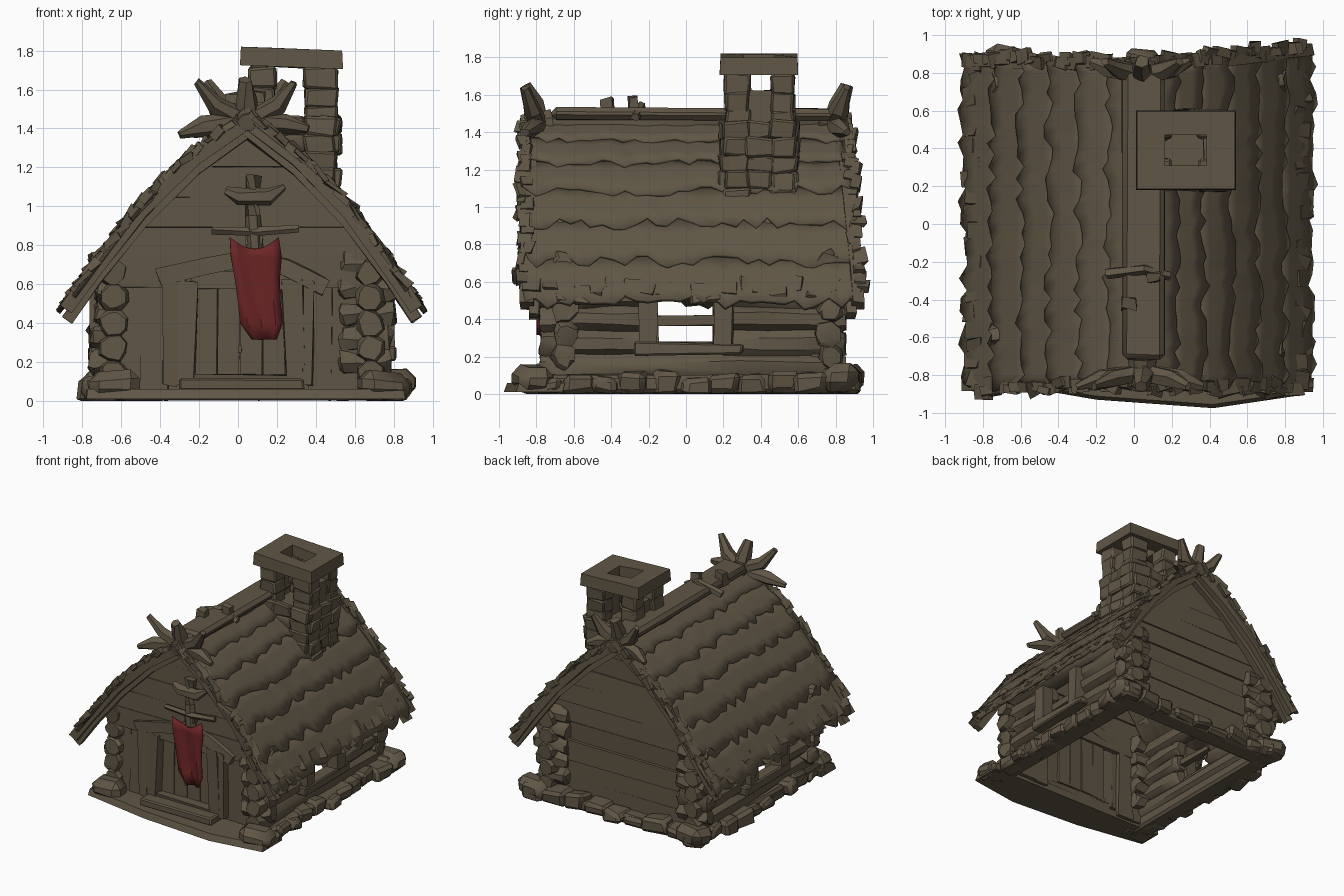
import bpy, bmesh, math, random
from mathutils import Vector, Matrix, Euler

random.seed(4)
R = random.uniform
if "Cube" in bpy.data.objects:
    bpy.data.objects.remove(bpy.data.objects["Cube"])


def material(name, rgb):
    m = bpy.data.materials.new(name)
    m.use_nodes = True
    m.diffuse_color = (*rgb, 1)
    m.node_tree.nodes["Principled BSDF"].inputs["Base Color"].default_value = (*rgb, 1)
    return m


BROWN = material("weathered brown", (0.116, 0.093, 0.06))
RED = material("banner red", (0.145, 0.018, 0.018))


def finish(bm, name, mat=BROWN, thickness=0, normals=True):
    if normals:
        bmesh.ops.recalc_face_normals(bm, faces=bm.faces)
    me = bpy.data.meshes.new(name)
    bm.to_mesh(me)
    bm.free()
    ob = bpy.data.objects.new(name, me)
    bpy.context.collection.objects.link(ob)
    me.materials.append(mat)
    if thickness:
        mod = ob.modifiers.new("thickness", "SOLIDIFY")
        mod.thickness = thickness
    bpy.ops.object.select_all(action="DESELECT")
    ob.select_set(True)
    bpy.context.view_layer.objects.active = ob
    bpy.ops.object.shade_smooth_by_angle(angle=math.radians(35))


def shake(verts, j):
    for v in verts:
        v.co += Vector((R(-j, j), R(-j, j), R(-j, j)))


def box(bm, lo, hi, j=0.008, rot=(0, 0, 0), bevel=0):
    lo, hi = Vector(lo), Vector(hi)
    mat = Matrix.LocRotScale((lo + hi) / 2, Euler(rot), hi - lo)
    vs = bmesh.ops.create_cube(bm, size=1, matrix=mat)["verts"]
    shake(vs, j)
    if bevel:
        edges = list({e for v in vs for e in v.link_edges})
        bmesh.ops.bevel(bm, geom=edges, offset=bevel, segments=1, affect="EDGES")


def tube(bm, pts, radii, sides=7, j=0.006):
    """Closed tapered tube through points: logs, beams and horns."""
    pts = [Vector(p) for p in pts]
    rings = []
    for i, p in enumerate(pts):
        d = pts[min(i + 1, len(pts) - 1)] - pts[max(i - 1, 0)]
        q = d.to_track_quat("Z", "Y")
        ring = []
        for k in range(sides):
            a = math.tau * (k + 0.5) / sides
            ring.append(bm.verts.new(p + q @ Vector((math.cos(a), math.sin(a), 0)) * radii[i]))
        shake(ring, j)
        rings.append(ring)
    for a, b in zip(rings, rings[1:]):
        for k in range(sides):
            n = (k + 1) % sides
            bm.faces.new((a[k], a[n], b[n], b[k]))
    bm.faces.new(rings[0][::-1])
    bm.faces.new(rings[-1])


def log(bm, p, q, r, sides=8, j=0.01):
    p, q = Vector(p), Vector(q)
    tube(bm, [p.lerp(q, t) for t in (0, .06, .35, .65, .94, 1)],
         [r * .8, r, r * .95, r * 1.02, r, r * .8], sides, j)


# Roof slope: s picks the side, t runs from ridge to eave
def slope(s, t, lift=0):
    run = 0.86 if s > 0 else 0.92
    return Vector((0.05 + s * (run * t + lift * .7), 0,
                   1.475 - .95 * t + 0.11 * math.sin(math.pi * t) + lift * .7))


def rake(s, e, t):
    """Front (e=-1) or back (e=1) edge of the roof, flaring towards the eave."""
    if e < 0:
        return -.85 - .02 * t
    return .84 + (.1 if s > 0 else .05) * t


def half_width(z):
    return max([.03] + [min(.68, .86 * k / 60) for k in range(61) if slope(1, k / 60).z > z + .03])


def sheet(bm, s, t0, t1, ragged, lift):
    n, rows = 30, 3
    grid = []
    for i in range(n + 1):
        end, sway = t1 + R(-ragged, ragged), R(-.012, .012)
        col = []
        for k in range(rows + 1):
            f = k / rows
            t = t0 + (end - t0) * f
            p = slope(s, t, lift * f + R(-.004, .004))
            p.y = rake(s, -1, t) + (rake(s, 1, t) - rake(s, -1, t)) * i / n + sway
            if i in (0, n):
                p.y += R(-.025, .025)
            col.append(bm.verts.new(p))
        grid.append(col)
    for a, b in zip(grid, grid[1:]):
        for k in range(rows):
            f = (a[k], a[k + 1], b[k + 1], b[k])
            bm.faces.new(f if s > 0 else f[::-1])


for s, side in ((1, "left"), (-1, "right")):
    bm = bmesh.new()
    sheet(bm, s, 0, .97, .015, 0)
    for i in range(6):
        sheet(bm, s, i / 6, (i + 1) / 6 + .03, .03, .018)
    finish(bm, "roof_" + side, thickness=.025, normals=False)
    # Splintered shingle ends along gable edges and eaves
    bm = bmesh.new()
    for k in range(24):
        t = .04 + k / 25
        for e in (-1, 1):
            c = slope(s, t)
            c.y = rake(s, e, t) + R(-.02, .02)
            h = Vector((R(.03, .06), R(.02, .04), R(.01, .022)))
            box(bm, c - h, c + h, .01, (R(-.2, .2), s * R(.6, 1), R(-.3, .3)))
    for k in range(20):
        c = slope(s, R(.95, 1.0))
        c.y = -.82 + k * .088
        h = Vector((.05, R(.03, .05), .012))
        box(bm, c - h, c + h, .012, (0, s * R(.7, 1.1), R(-.2, .2)))
    finish(bm, "roof_splinters_" + side)
    # Barge boards under each gable edge
    bm = bmesh.new()
    for e in (-1, 1):
        for drop, r, inset in ((.04, .05, .02), (.095, .04, .06)):
            pts = [slope(s, t) + Vector((0, rake(s, e, t) - e * inset, -drop))
                   for t in (0, .3, .6, .85, 1.01)]
            tube(bm, pts, [r] * 5, 4)
    finish(bm, "barge_boards_" + side)

# Ridge beam with cap and pegs
bm = bmesh.new()
log(bm, (.05, -.86, 1.45), (.05, .86, 1.45), .07)
box(bm, (-.06, -.72, 1.465), (.16, .82, 1.53), .012, bevel=.025)
for x, y, z in ((-.02, -.42, 1.58), (.1, -.28, 1.59)):
    box(bm, (x - .04, y - .03, 1.48), (x + .04, y + .03, z), .012)
tube(bm, [(-.14, -.26, 1.48), (.05, -.24, 1.54), (.19, -.27, 1.48)], [.03, .03, .025], 5)
finish(bm, "ridge_beam")

# Crossed horns on both ridge ends
for e, name in ((-1, "front"), (1, "back")):
    bm = bmesh.new()
    y = .79 * e
    hub = (.05, y, 1.44)
    for x, z, r in ((-.21, 1.64, .05), (.29, 1.64, .05), (-.3, 1.37, .05), (.36, 1.4, .05)):
        if e > 0:
            x = .05 + (x - .05) * .8
        mid = (.05 + (x - .05) * .65, y + .03 * e, 1.44 + (z - 1.44) * .4)
        tube(bm, [hub, mid, (x, y + .07 * e, z)], [r, r, .02], 6)
    tube(bm, [hub, (.04, y + .03 * e, 1.55), (.04, y + .07 * e, 1.65)], [.065, .055, .035], 6)
    tube(bm, [(.05, y - .08 * e, 1.45), (.05, y + .09 * e, 1.43)], [.08, .05], 7)
    finish(bm, "ridge_horns_" + name)

# Plank gable walls
for y, z0, name in ((-.66, .58, "front_gable"), (.72, .04, "back_gable")):
    bm = bmesh.new()
    z = z0
    while z < 1.4:
        top = min(z + .155, 1.45)
        d = .035 + R(0, .02)
        vs = bmesh.ops.create_cube(bm, size=1)["verts"]
        for v in vs:
            w = half_width(top if v.co.z > 0 else z)
            v.co = Vector((.04 + math.copysign(w, v.co.x), y + math.copysign(d, v.co.y),
                           top + .004 if v.co.z > 0 else z))
        shake(vs, .006)
        z = top
    finish(bm, name)

# Log side walls with an open window in each
for s, side in ((1, "left"), (-1, "right")):
    bm = bmesh.new()
    x = .02 + s * .66
    front = -.78 if s > 0 else -.72
    for i in range(5):
        z = .14 + i * .13
        if i in (0, 4):
            log(bm, (x, front, z), (x, .85, z), .08)
        else:
            log(bm, (x, front, z), (x, -.17, z), .078)
            log(bm, (x, .18, z), (x, .85, z), .078)
    finish(bm, "log_wall_" + side)
    bm = bmesh.new()
    w = x + s * .07
    box(bm, (w - .06, -.27, .21), (w + .06, .3, .275), .01, bevel=.01)
    for y in (-.2, .2):
        box(bm, (w - .05, y - .05, .26), (w + .05, y + .05, .56))
    box(bm, (x - .025, -.18, .365), (x + .025, .18, .415))
    finish(bm, "window_frame_" + side)
    # Crossing log ends at the corners
    bm = bmesh.new()
    for y in (front + .13, .76):
        for i in range(5):
            z = .2 + i * .125
            log(bm, (x - s * .16, y, z), (x + s * R(.08, .13), y + R(-.02, .02), z), .068, 7, .014)
    finish(bm, "corner_logs_" + side)

# Front wall planks and door
bm = bmesh.new()
for a, b in ((-.62, -.5), (-.5, -.36), (.36, .48), (.48, .64)):
    box(bm, (a, -.68, .03), (b, -.62 + R(-.01, .01), .64))
finish(bm, "front_wall")
bm = bmesh.new()
for i in range(4):
    box(bm, (-.22 + i * .115, -.67, .11), (-.107 + i * .115, -.63, .66), .004)
box(bm, (0, -.7, .25), (.02, -.66, .285), .003)
finish(bm, "door")
bm = bmesh.new()
for x, w, lean in ((-.27, .05, .03), (.29, .055, -.04), (-.35, .035, 0), (.36, .025, 0)):
    box(bm, (x - w, -.74, .08), (x + w, -.64, .62), .01, (0, lean, 0))
box(bm, (-.24, -.72, .58), (.26, -.64, .66))
box(bm, (-.24, -.74, .1), (.26, -.64, .135))
finish(bm, "door_frame")
bm = bmesh.new()
for x0, z0 in ((-.41, .63), (.45, .58)):
    for y in (-.65, -.7):
        tube(bm, [(x0, y, z0), ((x0 + .05) / 2, y, .69), (.05, y, .74)], [.06] * 3, 4, .008)
finish(bm, "door_hood")

# Banner pole with cross bars
bm = bmesh.new()
tube(bm, [(.09, -.73, .74), (.08, -.73, .95), (.08, -.73, 1.16)], [.045, .04, .045], 6)
tube(bm, [(-.06, -.74, 1.08), (0, -.75, 1.05), (.16, -.75, 1.05), (.24, -.74, 1.1)],
     [.02, .045, .045, .02], 6)
tube(bm, [(-.13, -.74, .875), (.1, -.75, .87), (.31, -.74, .885)], [.026, .024, .026], 5)
box(bm, (.04, -.75, .8), (.12, -.64, .86))
finish(bm, "banner_pole")

# Draped banner
bm = bmesh.new()
outline = ((.84, -.04, .21), (.74, -.035, .225), (.62, -.015, .215), (.5, .0, .22),
           (.4, .01, .23), (.315, .07, .2))
rows = []
for z, a, b in outline:
    row = []
    for k in range(7):
        f = k / 6
        sag = .06 * math.sin(math.pi * f) if z > .8 else 0
        fold = .014 * math.cos(f * 9 + z * 4)
        row.append(bm.verts.new((a + (b - a) * f, -.785 + fold, z - sag)))
    rows.append(row)
for a, b in zip(rows, rows[1:]):
    for k in range(6):
        bm.faces.new((a[k], b[k], b[k + 1], a[k + 1]))
finish(bm, "banner", RED, .01)

# Stone footing: low rim, loose stones and door step
bm = bmesh.new()
for s in (-1, 1):
    box(bm, (.03 + s * .7 - .08, -.78, 0), (.03 + s * .7 + .08, .87, .1), .01, bevel=.02)
    for k in range(11):
        y, w, h = -.74 + k * .157, R(.07, .1), R(.08, .14)
        x = .04 + s * R(.71, .77)
        box(bm, (x - .08, y - w, .0), (x + .08, y + w, h), .02, (0, 0, R(-.3, .3)), .025)
box(bm, (-.72, .7, 0), (.78, .86, .08), .01, bevel=.02)
for k in range(9):
    x, w, h = -.68 + k * .18, R(.08, .11), R(.08, .13)
    y = R(.8, .84)
    box(bm, (x - w, y - .08, .0), (x + w, y + .08, h), .02, (0, 0, R(-.3, .3)), .025)
for x, y in ((-.64, -.75), (.76, -.82), (.78, .84), (-.66, .84)):
    box(bm, (x - .13, y - .1, .0), (x + .13, y + .09, .15), .02, (0, 0, R(-.4, .4)), .05)
for v in bm.verts:
    v.co.z = max(v.co.z, 0)
finish(bm, "stone_footing")
bm = bmesh.new()
plan = ((-.78, -.83), (-.2, -.93), (.42, -.975), (.86, -.91), (.86, -.66), (-.78, -.64))
face = bm.faces.new([bm.verts.new((x, y, .01)) for x, y in plan])
top = bmesh.ops.extrude_face_region(bm, geom=[face])["geom"]
for v in top:
    if isinstance(v, bmesh.types.BMVert):
        v.co = Vector((v.co.x * .99, v.co.y * .98, .06))
box(bm, (-.3, -.84, .05), (.34, -.64, .115), .006, bevel=.01)
finish(bm, "door_step")

# Chimney: rough stone body, corner piers, hollow cap
bm = bmesh.new()
box(bm, (.07, .22, .85), (.49, .57, 1.44), .01)
for i in range(5):
    z = 1.0 + i * .09
    for k in range(3):
        y = .27 + k * .125
        box(bm, (.42, y - .07, z), (.5 + R(0, .03), y + .07, z + .1), .014, bevel=.012)
        x = .12 + k * .15
        for y in (.21, .57):
            box(bm, (x - .08, y - .03, z), (x + .08, y + .03, z + .1), .014, bevel=.012)
for x0, x1 in ((.05, .19), (.34, .51)):
    for y0, y1 in ((.21, .34), (.45, .58)):
        for z in (1.4, 1.5, 1.6):
            box(bm, (x0, y0, z), (x1, y1, z + .115), .012, bevel=.012)
    box(bm, (x0 + .03, .32, 1.4), (x1 - .03, .47, 1.62))
finish(bm, "chimney")
bm = bmesh.new()
loops = []
for hx, hy, z in ((.265, .21, 1.715), (.26, .205, 1.81), (.11, .08, 1.805), (.11, .08, 1.715)):
    loops.append([bm.verts.new((.275 + hx * a, .39 + hy * b, z - .01 * a))
                  for a, b in ((-1, -1), (1, -1), (1, 1), (-1, 1))])
for a, b in zip(loops, loops[1:] + loops[:1]):
    for k in range(4):
        n = (k + 1) % 4
        bm.faces.new((a[k], a[n], b[n], b[k]))
finish(bm, "chimney_cap")
